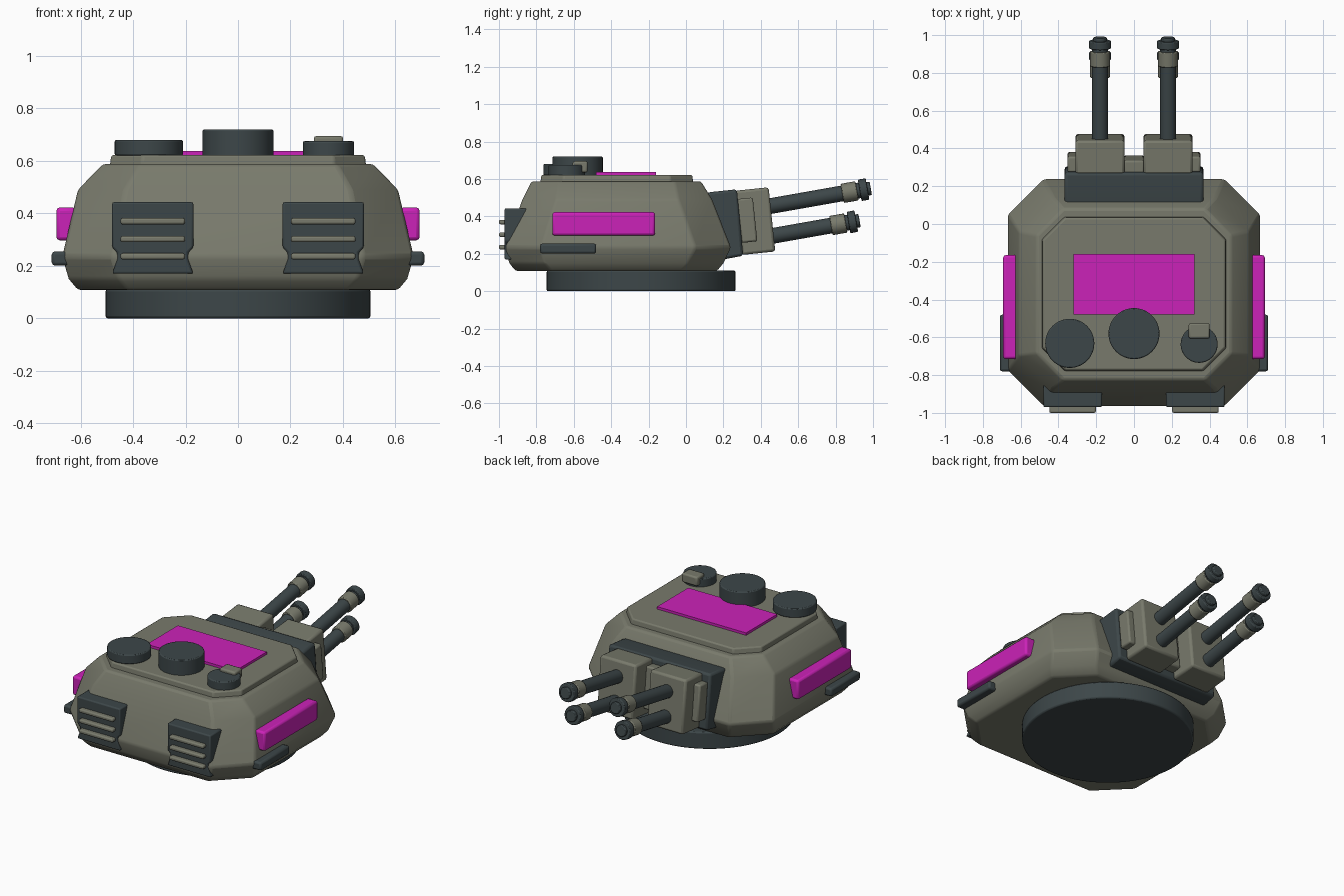
import bpy, bmesh, math
from mathutils import Vector

cube = bpy.data.objects.get("Cube")
if cube:
    bpy.data.objects.remove(cube, do_unlink=True)


def material(name, rgb):
    m = bpy.data.materials.new(name)
    m.use_nodes = True
    m.diffuse_color = (*rgb, 1)
    m.node_tree.nodes["Principled BSDF"].inputs["Base Color"].default_value = (*rgb, 1)
    return m


ARMOUR = material("grey green armour", (0.19, 0.195, 0.15))
DARK = material("dark slate metal", (0.046, 0.062, 0.066))
MAGENTA = material("magenta panel", (0.60, 0.016, 0.48))


def finish(name, bm, mat, bevel=0.01, segments=2):
    bmesh.ops.recalc_face_normals(bm, faces=bm.faces)
    mesh = bpy.data.meshes.new(name)
    bm.to_mesh(mesh)
    bm.free()
    mesh.materials.append(mat)
    ob = bpy.data.objects.new(name, mesh)
    bpy.context.collection.objects.link(ob)
    if bevel:
        mod = ob.modifiers.new("Bevel", "BEVEL")
        mod.width, mod.segments = bevel, segments
        mod.limit_method, mod.angle_limit = "ANGLE", math.radians(25)
    bpy.ops.object.select_all(action="DESELECT")
    ob.select_set(True)
    bpy.context.view_layer.objects.active = ob
    bpy.ops.object.shade_smooth_by_angle(angle=math.radians(35))
    return ob


def box(name, centre, size, mat, tilt=0, bevel=0.01):
    bm = bmesh.new()
    bmesh.ops.create_cube(bm, size=1)
    bmesh.ops.scale(bm, vec=size, verts=bm.verts)
    ob = finish(name, bm, mat, bevel)
    ob.location = centre
    ob.rotation_euler.x = tilt
    return ob


def cylinder(name, centre, radius, depth, mat, direction=(0, 0, 1), bevel=0.006, sides=48):
    bm = bmesh.new()
    bmesh.ops.create_cone(bm, cap_ends=True, segments=sides,
                          radius1=radius, radius2=radius, depth=depth)
    ob = finish(name, bm, mat, bevel)
    ob.location = centre
    ob.rotation_euler = Vector(direction).to_track_quat("Z", "Y").to_euler()
    return ob


def loft(name, rings, mat, bevel):
    """Stack of chamfered rectangles: (z, half width, y min, y max, chamfer)."""
    bm = bmesh.new()
    loops = []
    for z, w, y0, y1, c in rings:
        pts = [(w, y0 + c), (w, y1 - c), (w - c, y1), (c - w, y1),
               (-w, y1 - c), (-w, y0 + c), (c - w, y0), (w - c, y0)]
        loops.append([bm.verts.new((x, y, z)) for x, y in pts])
    for low, high in zip(loops, loops[1:]):
        for i in range(8):
            j = (i + 1) % 8
            bm.faces.new((low[i], low[j], high[j], high[i]))
    bm.faces.new(loops[0])
    bm.faces.new(loops[-1])
    return finish(name, bm, mat, bevel)


def extrude(name, points, offset, mat, bevel=0.01):
    bm = bmesh.new()
    face = bm.faces.new([bm.verts.new(p) for p in points])
    out = bmesh.ops.extrude_face_region(bm, geom=[face])
    moved = [v for v in out["geom"] if isinstance(v, bmesh.types.BMVert)]
    bmesh.ops.translate(bm, verts=moved, vec=offset)
    return finish(name, bm, mat, bevel)


# Turret shell on its bearing ring
cylinder("turret_ring", (0, -0.24, 0.055), 0.505, 0.11, DARK, bevel=0.008, sides=64)
loft("turret_body", [(0.108, 0.61, -0.91, 0.165, 0.19),
                     (0.15, 0.645, -0.945, 0.20, 0.19),
                     (0.235, 0.67, -0.965, 0.24, 0.19),
                     (0.49, 0.61, -0.875, 0.14, 0.18),
                     (0.588, 0.515, -0.825, 0.08, 0.14)], ARMOUR, 0.012)
loft("roof_plate", [(0.57, 0.49, -0.78, 0.04, 0.12),
                    (0.622, 0.483, -0.773, 0.033, 0.12)], ARMOUR, 0.008)
box("roof_panel", (0, -0.32, 0.629), (0.64, 0.32, 0.018), MAGENTA, bevel=0)

# Roof hatches
cylinder("centre_hatch", (0, -0.58, 0.66), 0.135, 0.12, DARK)
cylinder("right_hatch", (-0.34, -0.632, 0.65), 0.13, 0.06, DARK)
cylinder("left_hatch", (0.345, -0.637, 0.645), 0.098, 0.06, DARK)
box("hatch_sight", (0.345, -0.566, 0.665), (0.112, 0.08, 0.06), ARMOUR)

for side, word in ((1, "left"), (-1, "right")):
    # Side panels and rails
    box(word + "_side_panel", (side * 0.655, -0.44, 0.36), (0.075, 0.55, 0.125), MAGENTA, bevel=0.013)
    box(word + "_side_rail", (side * 0.675, -0.63, 0.228), (0.07, 0.30, 0.054), DARK, bevel=0.012)

    # Front vent with a narrowed waist, crossed by three slats
    half = [(0.155, 0.443), (0.155, 0.27), (0.135, 0.25), (0.135, 0.225), (0.155, 0.17)]
    outline = half + [(-x, z) for x, z in reversed(half)]
    extrude(word + "_vent", [(side * 0.325 + x, -0.97, z) for x, z in outline],
            (0, 0.12, 0), DARK, 0.008)
    for i, z in enumerate((0.37, 0.302, 0.236)):
        box(f"{word}_vent_slat_{i + 1}", (side * 0.325, -0.975, z), (0.246, 0.05, 0.024), ARMOUR, bevel=0.008)

# Gun mantlet frame at the rear
tilt = math.radians(6)
extrude("mantlet_frame", [(-0.367, y, z) for y, z in
        ((0.05, 0.51), (0.13, 0.53), (0.272, 0.545), (0.306, 0.19), (0.20, 0.17), (0.05, 0.2))],
        (0.734, 0, 0), DARK, 0.014)
box("mantlet_bridge", (0, 0.31, 0.375), (0.11, 0.08, 0.27), ARMOUR, tilt)

# Twin gun mounts with two barrels each
aim = Vector((0, math.cos(math.radians(10)), math.sin(math.radians(10))))
for side, word in ((1, "left"), (-1, "right")):
    box(word + "_gun_mount", (side * 0.18, 0.37, 0.375), (0.26, 0.18, 0.345), ARMOUR, tilt, 0.014)
    box(word + "_mount_cheek", (side * 0.32, 0.327, 0.38), (0.064, 0.085, 0.235), ARMOUR, tilt)
    for level, y, z in (("upper", 0.988, 0.55), ("lower", 0.928, 0.378)):
        tip = Vector((side * 0.18, y, z))
        for part, start, end, radius, mat in (("barrel", 0.6, 0.05, 0.042, DARK),
                                              ("muzzle_sleeve", 0.155, 0.075, 0.052, ARMOUR),
                                              ("muzzle_collar", 0.06, 0.018, 0.058, DARK),
                                              ("muzzle_tip", 0.03, 0.0, 0.036, DARK)):
            cylinder(f"{word}_{level}_{part}", tip - aim * (start + end) / 2, radius,
                     start - end, mat, aim, 0.005, 24)
